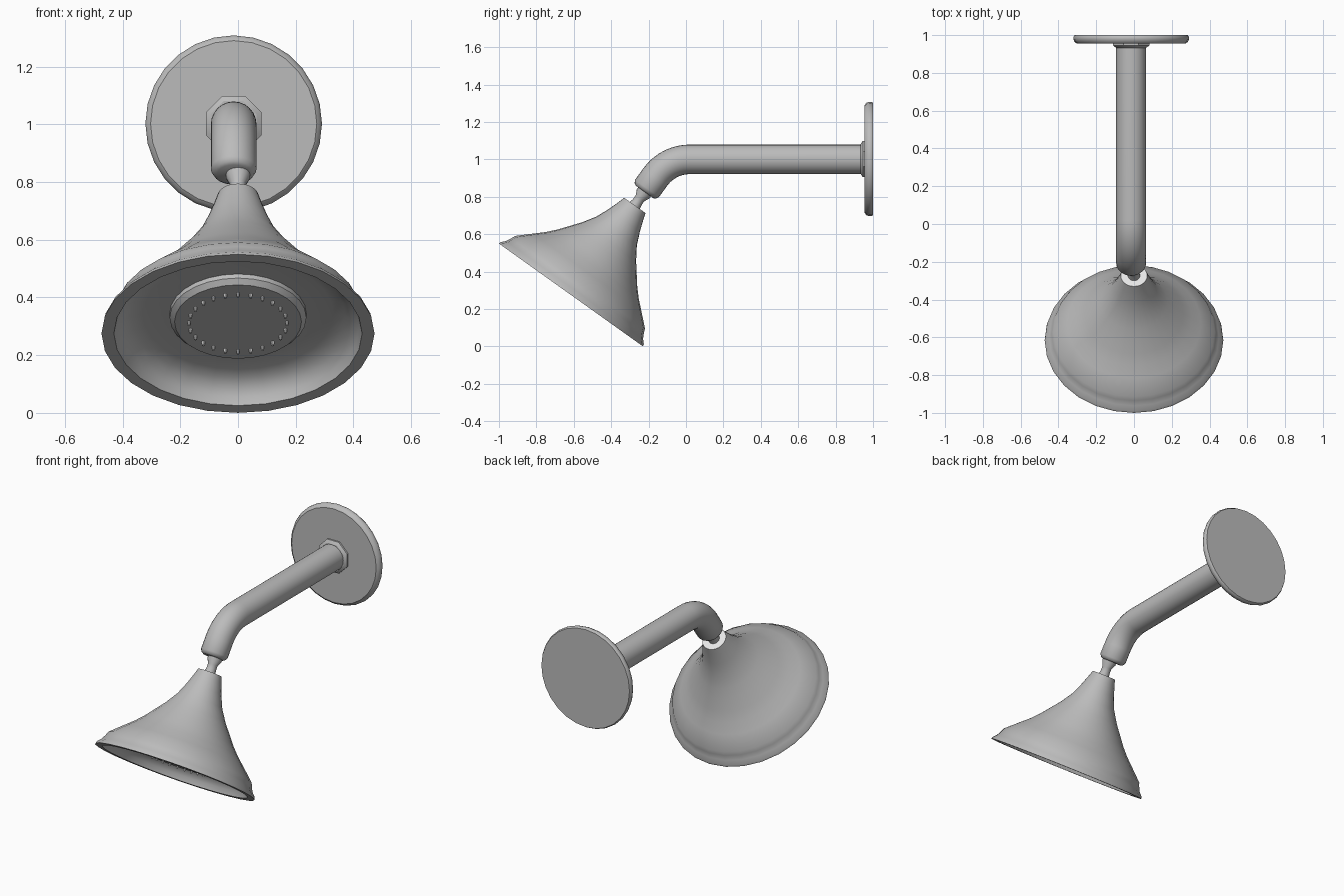
import bpy, bmesh
from math import sin, cos, pi, radians, atan2
from mathutils import Vector

cube = bpy.data.objects.get("Cube")
if cube:
    bpy.data.objects.remove(cube)


def material(name, value):
    mat = bpy.data.materials.new(name)
    mat.use_nodes = True
    color = (value, value, value, 1)
    mat.diffuse_color = color
    mat.node_tree.nodes["Principled BSDF"].inputs["Base Color"].default_value = color
    return mat


metal = material("brushed grey metal", 0.5)
light = material("pale grey", 0.8)


def loft(name, rings, sides, mats=(metal,), phase=0.0, angle=35):
    """Skin round rings given as (centre, axis, radius), axes lying in the yz plane."""
    bm = bmesh.new()
    loops = []
    for centre, axis, radius in rings:
        up = Vector((0, -axis.z, axis.y))
        turns = [2 * pi * (i + phase) / sides for i in range(sides)]
        loops.append([bm.verts.new(centre + radius * (Vector((sin(a), 0, 0)) + cos(a) * up))
                      for a in turns])
    for a, b in zip(loops, loops[1:]):
        for i in range(sides):
            j = (i + 1) % sides
            bm.faces.new((a[i], a[j], b[j], b[i]))
    cap = bm.faces.new(loops[0])
    cap.material_index = len(mats) - 1
    bm.faces.new(loops[-1])
    bmesh.ops.recalc_face_normals(bm, faces=bm.faces)
    mesh = bpy.data.meshes.new(name)
    bm.to_mesh(mesh)
    bm.free()
    for m in mats:
        mesh.materials.append(m)
    obj = bpy.data.objects.new(name, mesh)
    bpy.context.collection.objects.link(obj)
    bpy.ops.object.select_all(action="DESELECT")
    obj.select_set(True)
    bpy.context.view_layer.objects.active = obj
    bpy.ops.object.shade_smooth_by_angle(angle=radians(angle))
    return obj


def lathe(name, profile, origin, axis, sides, **options):
    """Profile of (radius, distance along axis)."""
    return loft(name, [(origin + axis * t, axis, r) for r, t in profile], sides, **options)


# Tilted axis of the spray head, from the rim centre up to the arm
rim = Vector((0, -0.615, 0.275))
tilt = Vector((0, 0.581, 0.814)).normalized()
side = Vector((0, -tilt.z, tilt.y))

# Flared bell: outer skin, flat rim, recessed inside
lathe("spray_bell",
      [(0.07, 0.588), (0.082, 0.55), (0.103, 0.49), (0.133, 0.42), (0.178, 0.35),
       (0.215, 0.303), (0.262, 0.243), (0.305, 0.196), (0.355, 0.15), (0.427, 0.083),
       (0.436, 0.06), (0.45, 0.033), (0.47, 0.012), (0.473, 0),
       (0.43, 0), (0.42, 0.03), (0.4, 0.056), (0.37, 0.075), (0.33, 0.083), (0.2, 0.085)],
      rim, tilt, 28, mats=(metal, light))

# Raised spray disc and its ring of nozzles
lathe("spray_disc", [(0.237, 0.09), (0.237, 0.067), (0.22, 0.05)], rim, tilt, 28)
nozzles = 24
for i in range(nozzles):
    a = 2 * pi * i / nozzles
    spot = rim + 0.17 * (Vector((sin(a), 0, 0)) + cos(a) * side)
    lathe("nozzle", [(0.005, 0.035), (0.006, 0.055)], spot, tilt, 8, mats=(light,))

# Swivel neck between bell and arm
lathe("swivel_neck", [(0.036, 0.57), (0.028, 0.61), (0.028, 0.635), (0.042, 0.665), (0.042, 0.7)],
      rim, tilt, 16)

# Bent arm: chamfered end, straight, arc, then level run to the wall
shift = Vector((-0.015, 0, 0))
level = Vector((0, 1, 0))
r = 0.079
rings = [(rim + shift + tilt * t, tilt, radius)
         for t, radius in ((0.677, 0.058), (0.684, 0.07), (0.7, r))]
bend, bend_y = 0.227, 0.02
bend_angle = atan2(tilt.z, tilt.y)
steps = 10
for i in range(steps + 1):
    a = bend_angle * (1 - i / steps)
    centre = shift + Vector((0, bend_y - bend * sin(a), 1.0 - bend * (1 - cos(a))))
    rings.append((centre, Vector((0, cos(a), sin(a))), r))
rings.append((shift + Vector((0, 0.96, 1.0)), level, r))
loft("arm_pipe", rings, 24)

# Eight-sided collar and round wall plate
wall = shift + Vector((0, 1, 1.002))
lathe("wall_collar", [(0.086, -0.067), (0.104, -0.055), (0.104, -0.04)], wall, level, 8, phase=0.5)
lathe("wall_plate", [(0.288, -0.045), (0.3, -0.036), (0.306, -0.022), (0.306, -0.01), (0.3, 0)],
      wall, level, 28)
